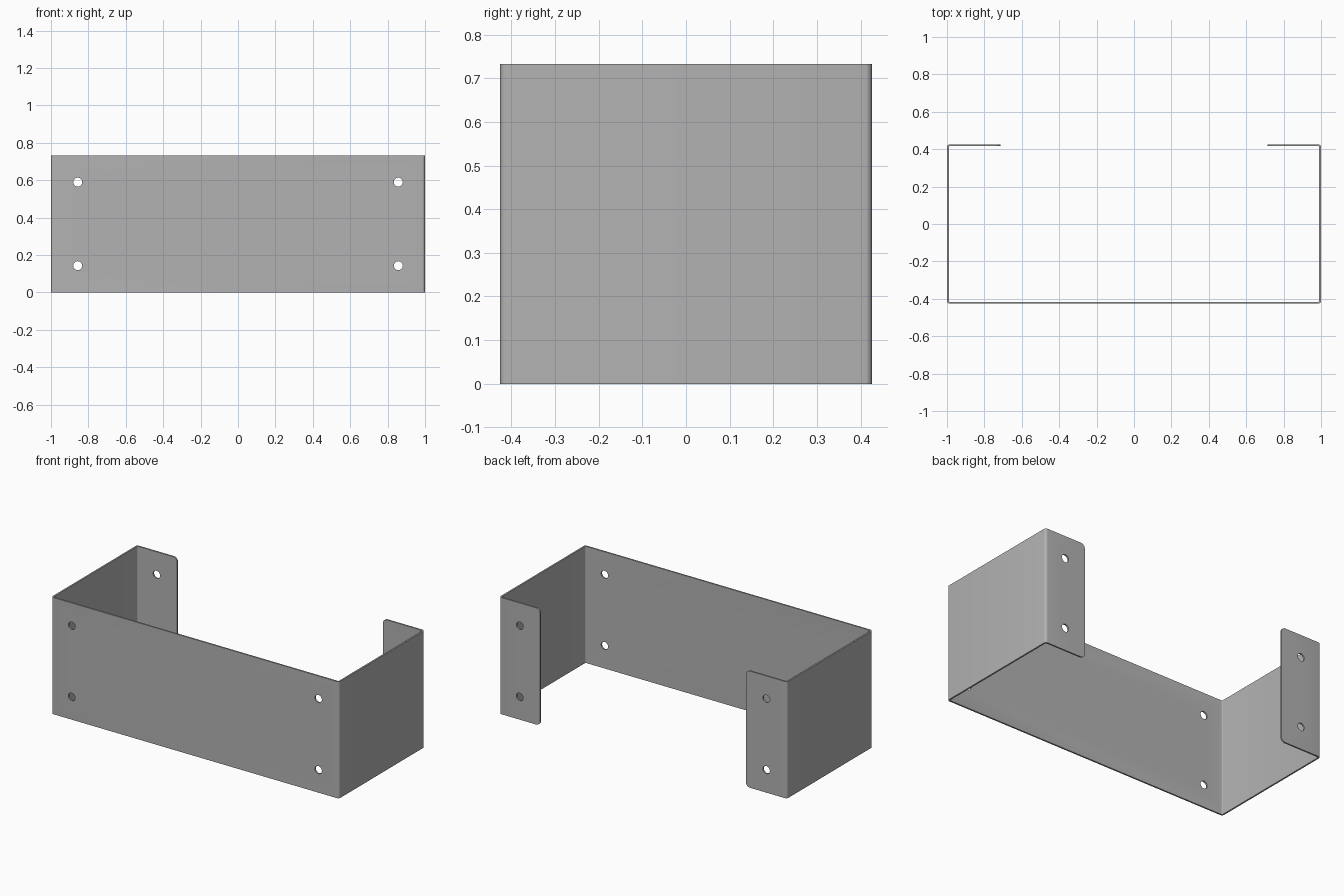
import bpy, bmesh
from math import pi, sin, cos
from mathutils import Matrix, Vector

cube = bpy.data.objects.get("Cube")
if cube:
    bpy.data.objects.remove(cube, do_unlink=True)

W, D, H = 1.0, 0.426, 0.733      # half width, half depth, height
T, R = 0.01, 0.015               # sheet thickness, outer bend radius
FLANGE_X = 0.715                 # free edge of the back flanges
HOLE_X, HOLE_Z, HOLE_R = 0.857, (0.143, 0.59), 0.024
STEPS = 6

steel = bpy.data.materials.new("grey steel")
steel.use_nodes = True
grey = (0.45, 0.45, 0.45, 1)
steel.diffuse_color = grey
steel.node_tree.nodes["Principled BSDF"].inputs["Base Color"].default_value = grey


def make_object(name, bm):
    bmesh.ops.recalc_face_normals(bm, faces=bm.faces)
    mesh = bpy.data.meshes.new(name)
    bm.to_mesh(mesh)
    bm.free()
    mesh.materials.append(steel)
    obj = bpy.data.objects.new(name, mesh)
    bpy.context.collection.objects.link(obj)
    return obj


def skin(radius, inset):
    """Line along one skin of the sheet, from right flange to left flange."""
    right = [(FLANGE_X, D - inset)]
    for sy, start in ((1, pi / 2), (-1, 0)):
        for i in range(STEPS + 1):
            a = start - i / STEPS * pi / 2
            right.append((W - R + radius * cos(a), sy * (D - R) + radius * sin(a)))
    return right + [(-x, y) for x, y in reversed(right)]


# Folded sheet: closed profile extruded upwards
bm = bmesh.new()
outline = skin(R, 0) + skin(R - T, T)[::-1]
base = bm.faces.new([bm.verts.new((x, y, 0)) for x, y in outline])
top = bmesh.ops.extrude_face_region(bm, geom=[base])["geom"]
bmesh.ops.translate(bm, vec=(0, 0, H),
                    verts=[v for v in top if isinstance(v, bmesh.types.BMVert)])

# Rounded free corners on the flanges
corners = [e for e in bm.edges
           if all(abs(abs(v.co.x) - FLANGE_X) < 1e-4 and v.co.y > 0 for v in e.verts)
           and abs(e.verts[0].co.z - e.verts[1].co.z) < 1e-4]
bmesh.ops.bevel(bm, geom=corners, offset=0.028, segments=6, profile=0.5, affect='EDGES')
bracket = make_object("folded_bracket", bm)

# Drill the screw holes through front panel and flanges
bm = bmesh.new()
for x in (-HOLE_X, HOLE_X):
    for z in HOLE_Z:
        bmesh.ops.create_cone(
            bm, cap_ends=True, segments=32, radius1=HOLE_R, radius2=HOLE_R, depth=2,
            matrix=Matrix.Translation(Vector((x, 0, z))) @ Matrix.Rotation(pi / 2, 4, 'X'))
drill = make_object("hole_cutter", bm)
drill.hide_render = True

bpy.context.view_layer.objects.active = bracket
bracket.select_set(True)
cut = bracket.modifiers.new("holes", 'BOOLEAN')
cut.operation = 'DIFFERENCE'
cut.solver = 'EXACT'
cut.object = drill
bpy.ops.object.modifier_apply(modifier=cut.name)
bpy.data.objects.remove(drill, do_unlink=True)

bpy.ops.object.select_all(action='DESELECT')
bracket.select_set(True)
bpy.ops.object.shade_smooth_by_angle(angle=pi / 6)
